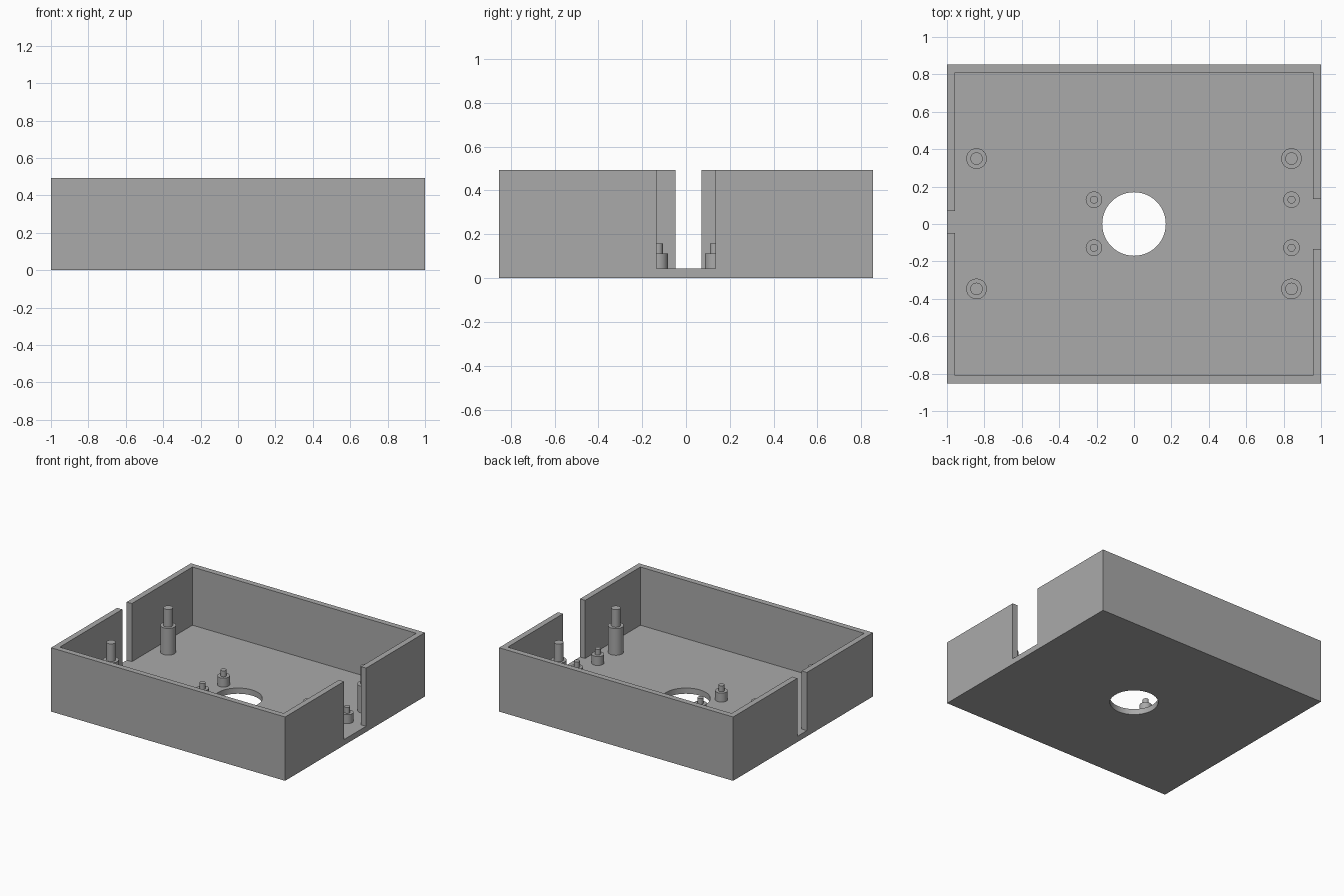
import bpy, bmesh

# Remove the default cube
if "Cube" in bpy.data.objects:
    bpy.data.objects.remove(bpy.data.objects["Cube"], do_unlink=True)

HALF_X, HALF_Y, HEIGHT = 1.0, 0.853, 0.493
WALL = FLOOR = 0.044
SEGMENTS = 48

grey = bpy.data.materials.new("plain grey")
grey.use_nodes = True
grey.diffuse_color = (0.4, 0.4, 0.4, 1)
grey.node_tree.nodes["Principled BSDF"].inputs["Base Color"].default_value = (0.4, 0.4, 0.4, 1)


def finish(name, bm):
    bmesh.ops.recalc_face_normals(bm, faces=bm.faces)
    mesh = bpy.data.meshes.new(name)
    bm.to_mesh(mesh)
    bm.free()
    mesh.materials.append(grey)
    obj = bpy.data.objects.new(name, mesh)
    bpy.context.collection.objects.link(obj)
    return obj


def prism(name, outline, bottom, top):
    """Extrude a flat outline straight up."""
    bm = bmesh.new()
    face = bm.faces.new([bm.verts.new((x, y, bottom)) for x, y in outline])
    raised = bmesh.ops.extrude_face_region(bm, geom=[face])["geom"]
    verts = [v for v in raised if isinstance(v, bmesh.types.BMVert)]
    bmesh.ops.translate(bm, verts=verts, vec=(0, 0, top - bottom))
    return finish(name, bm)


def lathe(name, profile, x=0, y=0):
    """Spin a closed-at-the-axis profile of (radius, height) around z."""
    bm = bmesh.new()
    verts = [bm.verts.new((r, 0, z)) for r, z in profile]
    edges = [bm.edges.new(pair) for pair in zip(verts, verts[1:])]
    bmesh.ops.spin(bm, geom=verts + edges, cent=(0, 0, 0), axis=(0, 0, 1),
                   angle=6.283185307, steps=SEGMENTS, use_duplicate=False)
    bmesh.ops.remove_doubles(bm, verts=bm.verts, dist=0.0001)
    obj = finish(name, bm)
    obj.location = (x, y, 0)
    bpy.ops.object.select_all(action='DESELECT')
    obj.select_set(True)
    bpy.context.view_layer.objects.active = obj
    bpy.ops.object.shade_smooth_by_angle()
    return obj


def cut(target, cutter):
    mod = target.modifiers.new(cutter.name, 'BOOLEAN')
    mod.operation = 'DIFFERENCE'
    mod.solver = 'EXACT'
    mod.object = cutter
    cutter.hide_render = True
    cutter.hide_set(True)
    cutter.display_type = 'WIRE'


# Open tray
tray = prism("tray", [(-HALF_X, -HALF_Y), (HALF_X, -HALF_Y),
                      (HALF_X, HALF_Y), (-HALF_X, HALF_Y)], 0, HEIGHT)

# Cavity with a wide slot through the left wall and a narrow one through the right
ix, iy, out = HALF_X - WALL, HALF_Y - WALL, HALF_X + 0.1
wide, narrow = (-0.135, 0.135), (-0.047, 0.07)
cavity = prism("cavity_cutter", [
    (-ix, -iy), (ix, -iy),
    (ix, wide[0]), (out, wide[0]), (out, wide[1]), (ix, wide[1]),
    (ix, iy), (-ix, iy),
    (-ix, narrow[1]), (-out, narrow[1]), (-out, narrow[0]), (-ix, narrow[0]),
], FLOOR, HEIGHT + 0.1)
cut(tray, cavity)

# Round opening in the floor
hole = lathe("floor_hole_cutter", [(0, -0.1), (0.17, -0.1), (0.17, 0.2), (0, 0.2)])
cut(tray, hole)


# Stepped mounting posts
def post(name, x, y, radius, shoulder, pin_radius, top):
    lathe(name, [(0, FLOOR), (radius, FLOOR), (radius, shoulder),
                 (pin_radius, shoulder), (pin_radius, top), (0, top)], x, y)


for y, end in ((-0.347, "front"), (0.35, "back")):
    for x, side in ((-0.842, "right"), (0.842, "left")):
        post(f"tall_post_{end}_{side}", x, y, 0.055, 0.25, 0.033, 0.386)

for y, end in ((-0.127, "front"), (0.13, "back")):
    for x, side in ((-0.214, "inner"), (0.842, "outer")):
        post(f"short_post_{end}_{side}", x, y, 0.044, 0.113, 0.021, 0.158)
